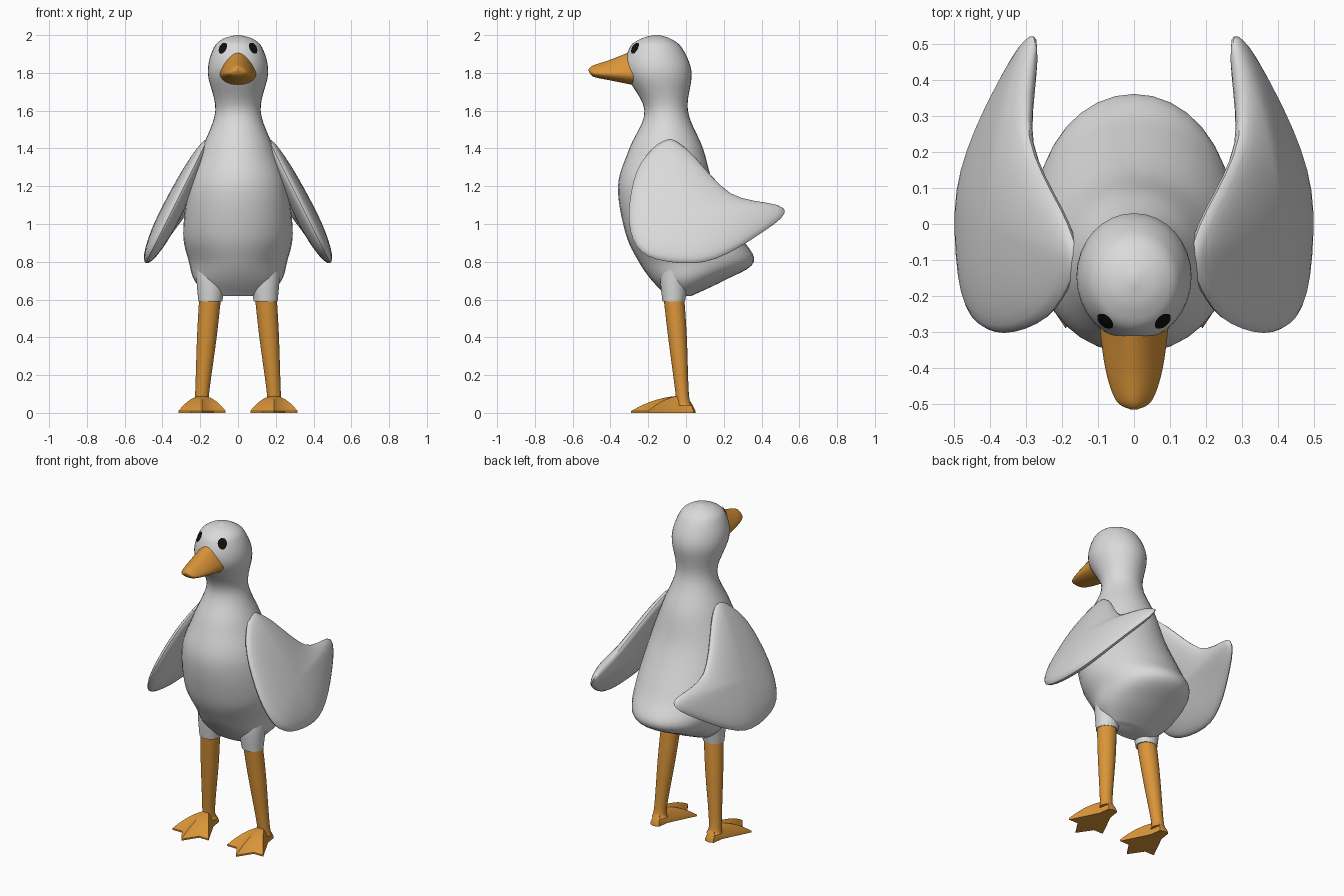
import bpy, bmesh
from math import sin, cos, pi, radians
from mathutils import Vector

default_cube = bpy.data.objects.get("Cube")
if default_cube:
    bpy.data.objects.remove(default_cube, do_unlink=True)


def make_material(name, colour):
    mat = bpy.data.materials.new(name)
    mat.use_nodes = True
    mat.diffuse_color = (*colour, 1)
    shader = mat.node_tree.nodes["Principled BSDF"]
    shader.inputs["Base Color"].default_value = (*colour, 1)
    return mat


feathers = make_material("soft white feathers", (0.7, 0.7, 0.7))
skin = make_material("orange skin", (0.7, 0.3, 0.04))
black = make_material("eye black", (0.005, 0.005, 0.005))


def spline(keys, steps, closed=False):
    """Smooth curve through a few keys, each with any number of values."""
    keys = [Vector(key) for key in keys]
    count = len(keys)

    def key_at(index):
        return keys[index % count if closed else min(max(index, 0), count - 1)]

    curve = []
    for span in range(count if closed else count - 1):
        start, end = key_at(span), key_at(span + 1)
        leave = (end - key_at(span - 1)) / 2
        arrive = (key_at(span + 2) - start) / 2
        for step in range(steps):
            t = step / steps
            u = 1 - t
            curve.append(start * (u * u * (1 + t + t)) + leave * (t * u * u)
                         + end * (t * t * (1 + u + u)) - arrive * (t * t * u))
    return curve if closed else curve + [keys[-1]]


def circle_angles(count):
    return [2 * pi * index / count for index in range(count)]


def ellipse(x, y, z, radius_x, radius_y):
    return [(x + radius_x * cos(angle), y + radius_y * sin(angle), z)
            for angle in circle_angles(32)]


def loft(name, rings, mat):
    """Skin a list of rings with equal point counts and cap both ends."""
    bm = bmesh.new()
    rows = [[bm.verts.new(point) for point in ring] for ring in rings]
    for lower, upper in zip(rows, rows[1:]):
        for i in range(len(lower)):
            bm.faces.new((lower[i - 1], lower[i], upper[i], upper[i - 1]))
    bm.faces.new(rows[0])
    bm.faces.new(rows[-1])
    bmesh.ops.recalc_face_normals(bm, faces=bm.faces)
    mesh = bpy.data.meshes.new(name)
    bm.to_mesh(mesh)
    bm.free()
    mesh.materials.append(mat)
    part = bpy.data.objects.new(name, mesh)
    bpy.context.collection.objects.link(part)
    bpy.ops.object.select_all(action="DESELECT")
    part.select_set(True)
    bpy.context.view_layer.objects.active = part
    bpy.ops.object.shade_smooth_by_angle(angle=radians(40))
    return part


# Body, neck and head in one skin: height, front, back, half width
body_keys = [
    (0.62, -0.1, 0.03, 0.15),
    (0.7, -0.18, 0.2, 0.23),
    (0.8, -0.25, 0.36, 0.26),
    (0.95, -0.32, 0.28, 0.29),
    (1.2, -0.36, 0.15, 0.26),
    (1.4, -0.3, 0.09, 0.19),
    (1.6, -0.22, 0.01, 0.12),
    (1.8, -0.32, 0.03, 0.16),
    (1.93, -0.3, -0.02, 0.13),
    (1.98, -0.24, -0.08, 0.08),
    (2, -0.17, -0.14, 0.01)]
body = loft("body", [ellipse(0, (front + back) / 2, z, width, (back - front) / 2)
                     for z, front, back, width in spline(body_keys, 6)], feathers)

# Beak: distance forward, bottom, top, half width, narrower above than below
beak_keys = [(0.25, 1.73, 1.93, 0.1), (0.4, 1.76, 1.87, 0.08),
             (0.49, 1.78, 1.84, 0.05), (0.515, 1.81, 1.82, 0.01)]


def beak_ring(forward, bottom, top, width):
    middle = bottom + (top - bottom) / 3
    ring = []
    for angle in circle_angles(32):
        rise = sin(angle)
        reach = top - middle if rise > 0 else middle - bottom
        taper = 1 - 0.3 * max(0, rise)
        ring.append((width * cos(angle) * taper, -forward, middle + rise * reach))
    return ring


loft("beak", [beak_ring(*key) for key in spline(beak_keys, 6)], skin)

# Wing outline seen from the side, from the shoulder round to the rear tip
wing_outline = spline([(-0.12, 1.44), (-0.26, 1.28), (-0.3, 1), (-0.2, 0.83),
                       (0.1, 0.8), (0.38, 0.94), (0.52, 1.08), (0.24, 1.16),
                       (0, 1.4)], 5, closed=True)
wing_centre = Vector((0, 1.04))


def wing_ring(side, angle):
    """Shrunken outline on the sloping wing, bulged to a lens section."""
    bulge = 0.05 * sin(angle)
    ring = []
    for point in wing_outline:
        y, z = wing_centre.lerp(point, cos(angle))
        slope = 0.165 + (1.44 - z) / 2
        curl = max(0, y) ** 2 / 4
        ring.append((side * (slope - curl + bulge), y, z + bulge / 2))
    return ring


# Half foot outline: heel, ankle, outer toe, web and middle toe
foot_half = [(0, 0.05), (0.03, 0.04), (0.04, -0.03), (0.125, -0.2),
             (0.06, -0.2), (0, -0.29)]
foot_outline = foot_half + [(-x, y) for x, y in foot_half[-2:0:-1]]


def foot_ring(side, scale, height):
    return [(side * 0.19 + x * scale, y * scale - 0.02 * (1 - scale), height)
            for x, y in foot_outline]


# Limbs: height, sideways, depth, radius
thigh_keys = [(0.8, 0.13, -0.04, 0.1), (0.7, 0.14, -0.06, 0.08),
              (0.59, 0.147, -0.065, 0.063)]
leg_keys = [(0.62, 0.147, -0.065, 0.058), (0.4, 0.165, -0.045, 0.052),
            (0.1, 0.19, -0.02, 0.037), (0.04, 0.19, -0.01, 0.045)]


def limb(name, side, keys, mat):
    loft(name, [ellipse(side * x, y, z, radius, radius * 0.95)
                for z, x, y, radius in spline(keys, 5)], mat)


for side, label in ((1, "left"), (-1, "right")):
    loft(label + "_wing", [wing_ring(side, step * pi / 17)
                           for step in range(-8, 9)], feathers)
    limb(label + "_thigh", side, thigh_keys, feathers)
    limb(label + "_leg", side, leg_keys, skin)

    # Webbed foot, domed from a flat sole up to the ankle
    foot_rings = [foot_ring(side, 1, 0)]
    for step in range(8):
        scale = 1 - step / 8
        foot_rings.append(foot_ring(side, scale, 0.09 - 0.08 * scale ** 2))
    loft(label + "_foot", foot_rings, skin)

    # Eye: thin disc laid onto the head
    outward = Vector((side * 0.5, -0.7, 0.5)).normalized()
    across = outward.cross(Vector((0, 0, 1))).normalized()
    upward = across.cross(outward)
    centre = Vector((side * 0.085, -0.275, 1.935))
    eye_rings = [[centre + (across * 0.028 * cos(angle)
                            + upward * 0.035 * sin(angle)) * (1 - step / 5)
                  for angle in circle_angles(24)] for step in range(5)]
    eye = loft(label + "_eye", eye_rings[:], black)
    # Keep only the disc, without the cap over its rim
    bm = bmesh.new()
    bm.from_mesh(eye.data)
    bmesh.ops.delete(bm, geom=[max(bm.faces, key=lambda face: face.calc_area())],
                     context="FACES_ONLY")
    bm.to_mesh(eye.data)
    bm.free()
    wrap = eye.modifiers.new("lay on head", "SHRINKWRAP")
    wrap.target = body
    wrap.wrap_mode = "ABOVE_SURFACE"
    wrap.offset = 0.004
